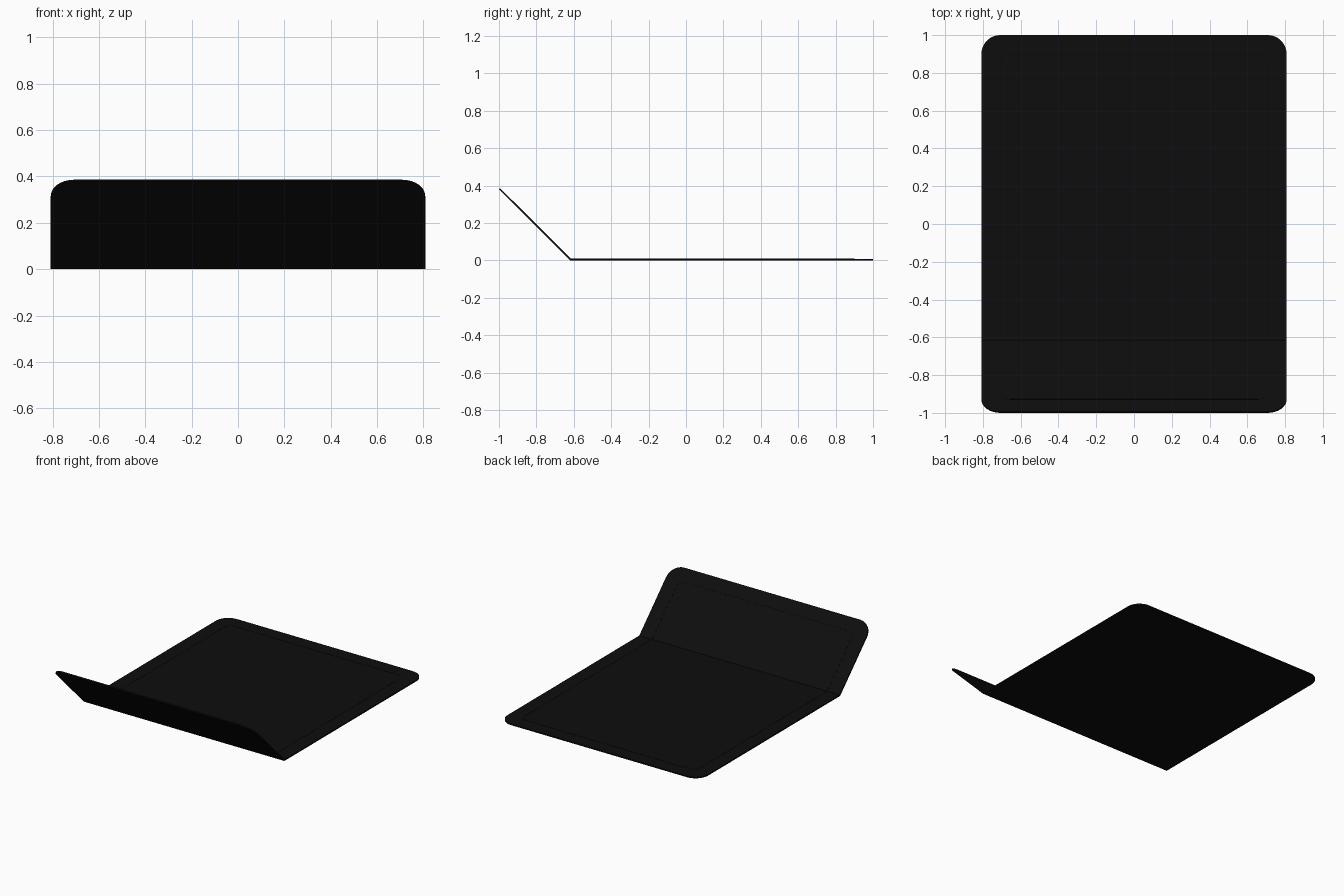
import bpy, bmesh, math
from mathutils import Vector, Matrix

cube = bpy.data.objects.get("Cube")
if cube:
    bpy.data.objects.remove(cube, do_unlink=True)

HALF_WIDTH = 0.808
FOLD_Y = -0.62
FLAP = 0.537
THICK = 0.009
BACK, FRONT = 1.0, FOLD_Y - FLAP


def material(name, value):
    mat = bpy.data.materials.new(name)
    mat.use_nodes = True
    color = (value, value, value, 1)
    mat.diffuse_color = color
    mat.node_tree.nodes["Principled BSDF"].inputs["Base Color"].default_value = color
    return mat


def outline(bm, inset, radius, height, steps=10):
    """Rounded rectangle of the unfolded sheet, counter-clockwise from above."""
    x = HALF_WIDTH - inset - radius
    top, low = BACK - inset - radius, FRONT + inset + radius
    verts = []
    for i, (cx, cy) in enumerate([(x, top), (-x, top), (-x, low), (x, low)]):
        for s in range(steps + 1):
            a = (i + s / steps) * math.pi / 2
            verts.append(bm.verts.new((cx + radius * math.cos(a),
                                       cy + radius * math.sin(a), height)))
    return verts


def folded_part(name, bm, height, thickness, mat):
    """Crease the flat sheet, lift its front flap and thicken it."""
    crease = Vector((0, FOLD_Y + height * math.tan(math.pi / 8), height))
    bmesh.ops.bisect_plane(bm, geom=bm.verts[:] + bm.edges[:] + bm.faces[:],
                           plane_co=crease, plane_no=(0, 1, 0))
    flap = [v for v in bm.verts if v.co.y < crease.y - 1e-5]
    bmesh.ops.rotate(bm, verts=flap, cent=crease,
                     matrix=Matrix.Rotation(-math.pi / 4, 3, 'X'))
    mesh = bpy.data.meshes.new(name)
    bm.to_mesh(mesh)
    bm.free()
    mesh.materials.append(mat)
    obj = bpy.data.objects.new(name, mesh)
    bpy.context.collection.objects.link(obj)
    solid = obj.modifiers.new("Thickness", 'SOLIDIFY')
    solid.thickness = thickness
    solid.offset = 1
    solid.use_even_offset = True
    return obj


# Folded sheet
bm = bmesh.new()
bm.faces.new(outline(bm, 0, 0.1, 0))
folded_part("folded_mat", bm, 0, THICK, material("Black", 0.004))

# Thin border seam on the upper side
bm = bmesh.new()
outer = outline(bm, 0.1, 0.05, THICK)
inner = outline(bm, 0.105, 0.045, THICK)
for i in range(len(outer)):
    j = (i + 1) % len(outer)
    bm.faces.new((outer[i], outer[j], inner[j], inner[i]))
folded_part("border_seam", bm, THICK, 0.001, material("Deep black", 0.003))
